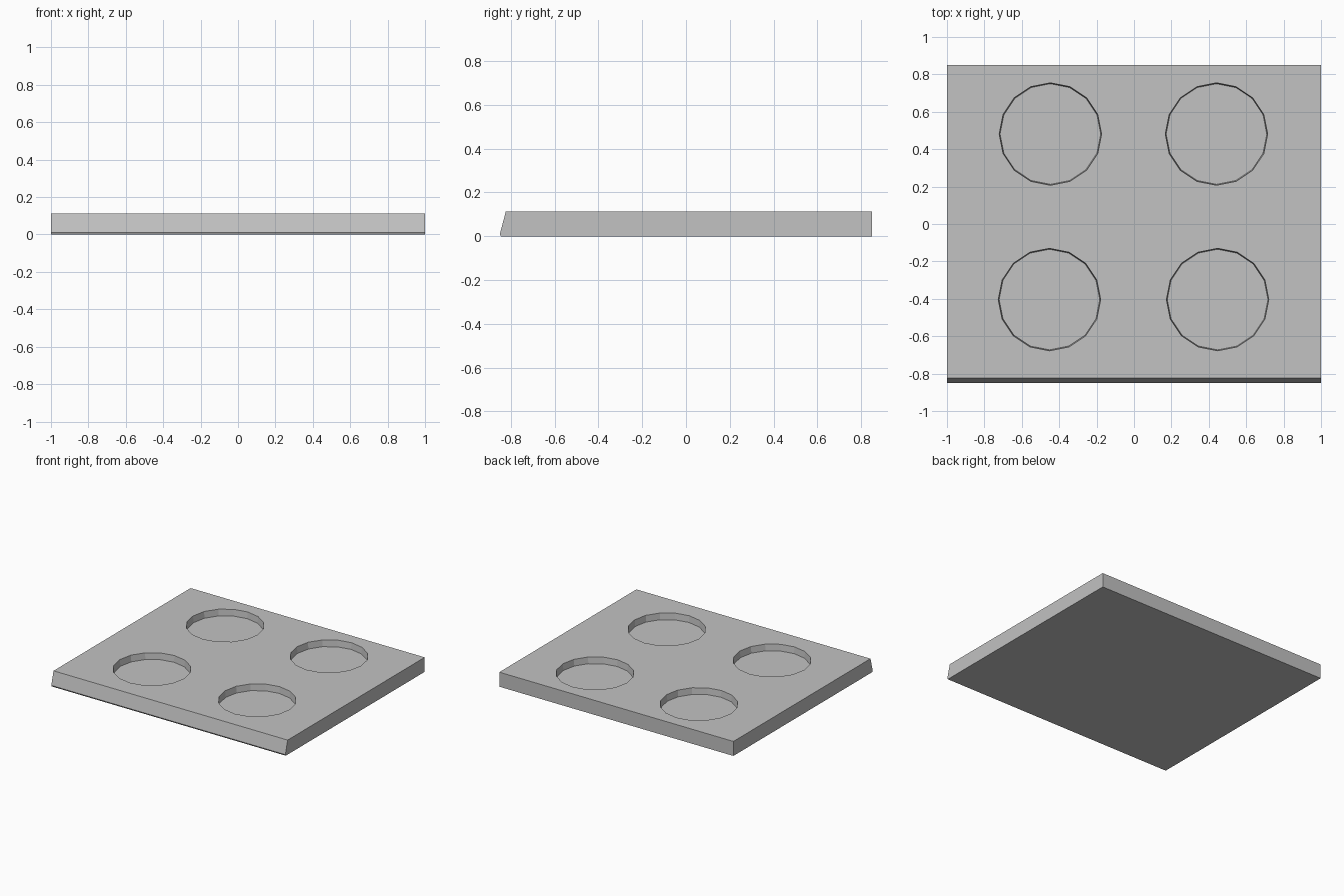
import bpy
import bmesh

cube = bpy.data.objects.get("Cube")
if cube:
    bpy.data.objects.remove(cube, do_unlink=True)

# Plain grey material
grey = bpy.data.materials.new("stone grey")
grey.use_nodes = True
colour = (0.54, 0.54, 0.54, 1)
grey.diffuse_color = colour
grey.node_tree.nodes["Principled BSDF"].inputs["Base Color"].default_value = colour


def add_object(name, bm):
    bmesh.ops.recalc_face_normals(bm, faces=bm.faces)
    mesh = bpy.data.meshes.new(name)
    bm.to_mesh(mesh)
    bm.free()
    mesh.materials.append(grey)
    obj = bpy.data.objects.new(name, mesh)
    bpy.context.collection.objects.link(obj)
    return obj


# Slab: side profile with a sloped front and a small lower chamfer
profile = [(0.85, 0), (0.85, 0.112), (-0.823, 0.112), (-0.85, 0.01), (-0.845, 0)]
bm = bmesh.new()
side = bm.faces.new([bm.verts.new((-1, y, z)) for y, z in profile])
swept = bmesh.ops.extrude_face_region(bm, geom=[side])
bmesh.ops.translate(bm, vec=(2, 0, 0),
                    verts=[v for v in swept["geom"] if isinstance(v, bmesh.types.BMVert)])
slab = add_object("slab", bm)

# Four shallow sixteen-sided pockets with slightly tapered walls
centres = [(-0.452, -0.404), (0.447, -0.404), (-0.447, 0.481), (0.441, 0.481)]
for x, y in centres:
    bm = bmesh.new()
    bmesh.ops.create_cone(bm, cap_ends=True, segments=16,
                          radius1=0.269, radius2=0.279, depth=0.1)
    cutter = add_object("pocket_cutter", bm)
    cutter.location = (x, y, 0.112)
    bpy.context.view_layer.update()
    cut = slab.modifiers.new("pocket", "BOOLEAN")
    cut.operation = "DIFFERENCE"
    cut.solver = "EXACT"
    cut.object = cutter
    bpy.context.view_layer.objects.active = slab
    bpy.ops.object.modifier_apply(modifier=cut.name)
    bpy.data.objects.remove(cutter, do_unlink=True)
